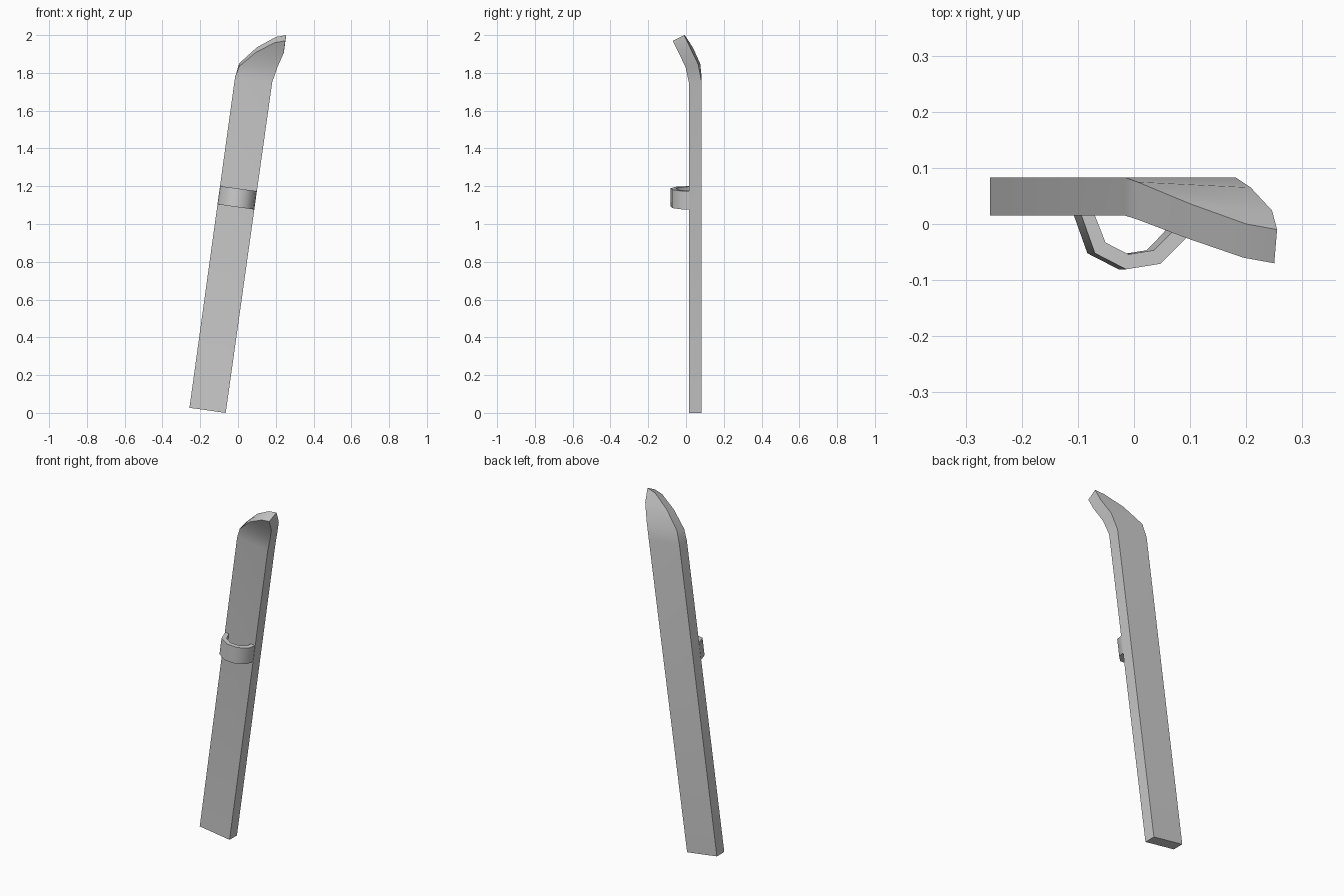
import bpy, bmesh, math
from mathutils import Vector

if "Cube" in bpy.data.objects:
    bpy.data.objects.remove(bpy.data.objects["Cube"])

TILT = math.radians(7.9)
ACROSS = Vector((math.cos(TILT), 0, -math.sin(TILT)))
ALONG = Vector((math.sin(TILT), 0, math.cos(TILT)))


def loft(name, rings):
    """Skin a row of four-sided rings and cap both ends."""
    bm = bmesh.new()
    rows = [[bm.verts.new(p) for p in ring] for ring in rings]
    for a, b in zip(rows, rows[1:]):
        for i in range(4):
            j = (i + 1) % 4
            bm.faces.new((a[i], a[j], b[j], b[i]))
    bm.faces.new(rows[0])
    bm.faces.new(rows[-1])
    bmesh.ops.recalc_face_normals(bm, faces=bm.faces)
    mesh = bpy.data.meshes.new(name)
    bm.to_mesh(mesh)
    bm.free()
    obj = bpy.data.objects.new(name, mesh)
    bpy.context.collection.objects.link(obj)
    bpy.ops.object.select_all(action='DESELECT')
    obj.select_set(True)
    bpy.context.view_layer.objects.active = obj
    bpy.ops.object.shade_smooth_by_angle(angle=math.radians(50))
    return obj


# Ski: back-left, back-right, then front offset for each cross-section
sections = [
    ((-0.257, 0.083, 0.027), (-0.065, 0.083, 0.0), (0, -0.068, 0)),
    ((-0.016, 0.083, 1.775), (0.181, 0.083, 1.75), (0, -0.068, 0)),
    ((0.006, 0.075, 1.85), (0.208, 0.065, 1.845), (0, -0.067, -0.016)),
    ((0.10, 0.036, 1.935), (0.246, 0.024, 1.93), (-0.004, -0.062, -0.025)),
    ((0.20, 0.0, 1.99), (0.255, -0.01, 2.0), (-0.005, -0.06, -0.03)),
]
rings = []
for left, right, off in sections:
    l, r, o = Vector(left), Vector(right), Vector(off)
    rings.append((l, r, r + o, l + o))
loft("ski", rings)

# Foot strap: faceted half-loop standing out from the front of the ski
centre = Vector((-0.005, 0.02, 1.139))
arc = [math.radians(a) for a in (225, 261, 297, 333)]


def outline(radius, end):
    pts = [(radius * math.cos(a), radius * math.sin(a)) for a in arc]
    return [(-end, 0.0)] + pts + [(end, 0.0)]


rings = []
for (uo, yo), (ui, yi) in zip(outline(0.102, 0.098), outline(0.075, 0.074)):
    def at(u, y, w):
        return centre + ACROSS * u + Vector((0, y, 0)) + ALONG * w
    rings.append((at(uo, yo, -0.049), at(uo, yo, 0.049),
                  at(ui, yi, 0.049), at(ui, yi, -0.049)))
loft("foot_strap", rings)
